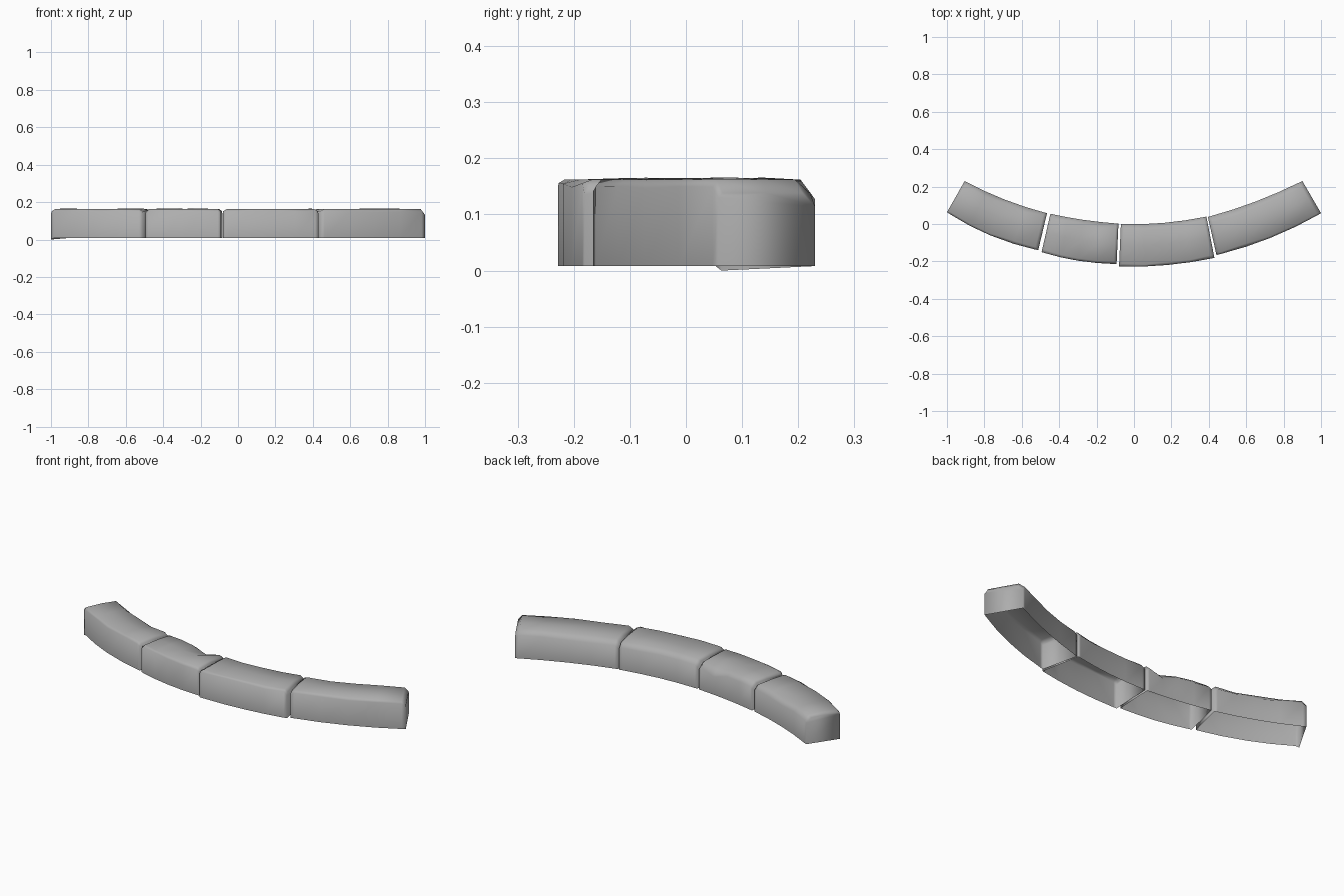
import bpy, bmesh, random
from mathutils import Vector

if "Cube" in bpy.data.objects:
    bpy.data.objects.remove(bpy.data.objects["Cube"])

random.seed(4)
STATIONS = [0.0, 0.035, 0.27, 0.5, 0.75, 0.965, 1.0]
FOOT = 0.008

stone = bpy.data.materials.new("stone")
stone.diffuse_color = (0.42, 0.42, 0.42, 1)
stone.use_nodes = True
stone.node_tree.nodes["Principled BSDF"].inputs["Base Color"].default_value = stone.diffuse_color


def bend(a, m, b, t):
    # quadratic curve passing through a, m (halfway) and b
    a, m, b = Vector(a), Vector(m), Vector(b)
    return a * (2 * t - 1) * (t - 1) + m * 4 * t * (1 - t) + b * t * (2 * t - 1)


def kerb_stone(name, front, back, chips, ends=(0.153, 0.153), low_corner=FOOT):
    bm = bmesh.new()
    rings = []
    last = len(STATIONS) - 1
    for i, t in enumerate(STATIONS):
        f, b = bend(*front, t), bend(*back, t)
        top = {0: ends[0], last: ends[1]}.get(i, 0.164)
        # worn cross-section: sharp foot, softened top edges
        section = [
            (0.0, low_corner if i == 0 else FOOT),
            (0.0, top - 0.012 + random.uniform(-0.005, 0.005)),
            (0.06 + random.uniform(-0.02, 0.02), top - 0.002),
            (0.5, top + random.uniform(-0.002, 0.002)),
            (0.87 + random.uniform(-0.04, 0.04), top - 0.002 - chips[i] * 0.6),
            (1.0, top - 0.026 - chips[i]),
            (1.0, FOOT),
        ]
        ring = []
        for v, z in section:
            p = f.lerp(b, v)
            ring.append(bm.verts.new((p.x, p.y, z)))
        rings.append(ring)
    # shell with an open underside
    for r, s in zip(rings, rings[1:]):
        for k in range(len(r) - 1):
            bm.faces.new((r[k], s[k], s[k + 1], r[k + 1]))
    bm.faces.new(rings[0])
    bm.faces.new(rings[-1][::-1])
    # the stones are shaded smooth over every edge
    for face in bm.faces:
        face.smooth = True
    mesh = bpy.data.meshes.new(name)
    bm.to_mesh(mesh)
    bm.free()
    mesh.materials.append(stone)
    obj = bpy.data.objects.new(name, mesh)
    bpy.context.collection.objects.link(obj)


# four curved stones, left to right
kerb_stone("kerb_stone_left",
           [(-1.0, 0.063), (-0.77, -0.06), (-0.512, -0.14)],
           [(-0.905, 0.23), (-0.69, 0.13), (-0.465, 0.058)],
           [0, 0, 0, 0.01, 0.005, 0, 0], low_corner=0.0)
kerb_stone("kerb_stone_mid_left",
           [(-0.494, -0.15), (-0.30, -0.196), (-0.093, -0.214)],
           [(-0.447, 0.055), (-0.27, 0.022), (-0.083, 0.002)],
           [0, 0, 0.0, 0.0, 0.03, 0.0, 0.005])
kerb_stone("kerb_stone_mid_right",
           [(-0.08, -0.228), (0.18, -0.219), (0.43, -0.181)],
           [(-0.07, 0.0), (0.16, 0.006), (0.387, 0.04)],
           [0, 0, 0, 0.0, 0.005, 0.005, 0])
kerb_stone("kerb_stone_right",
           [(0.441, -0.166), (0.73, -0.074), (1.0, 0.058)],
           [(0.395, 0.038), (0.65, 0.12), (0.9, 0.23)],
           [0, 0, 0.005, 0.005, 0, 0, 0], ends=(0.153, 0.14))
